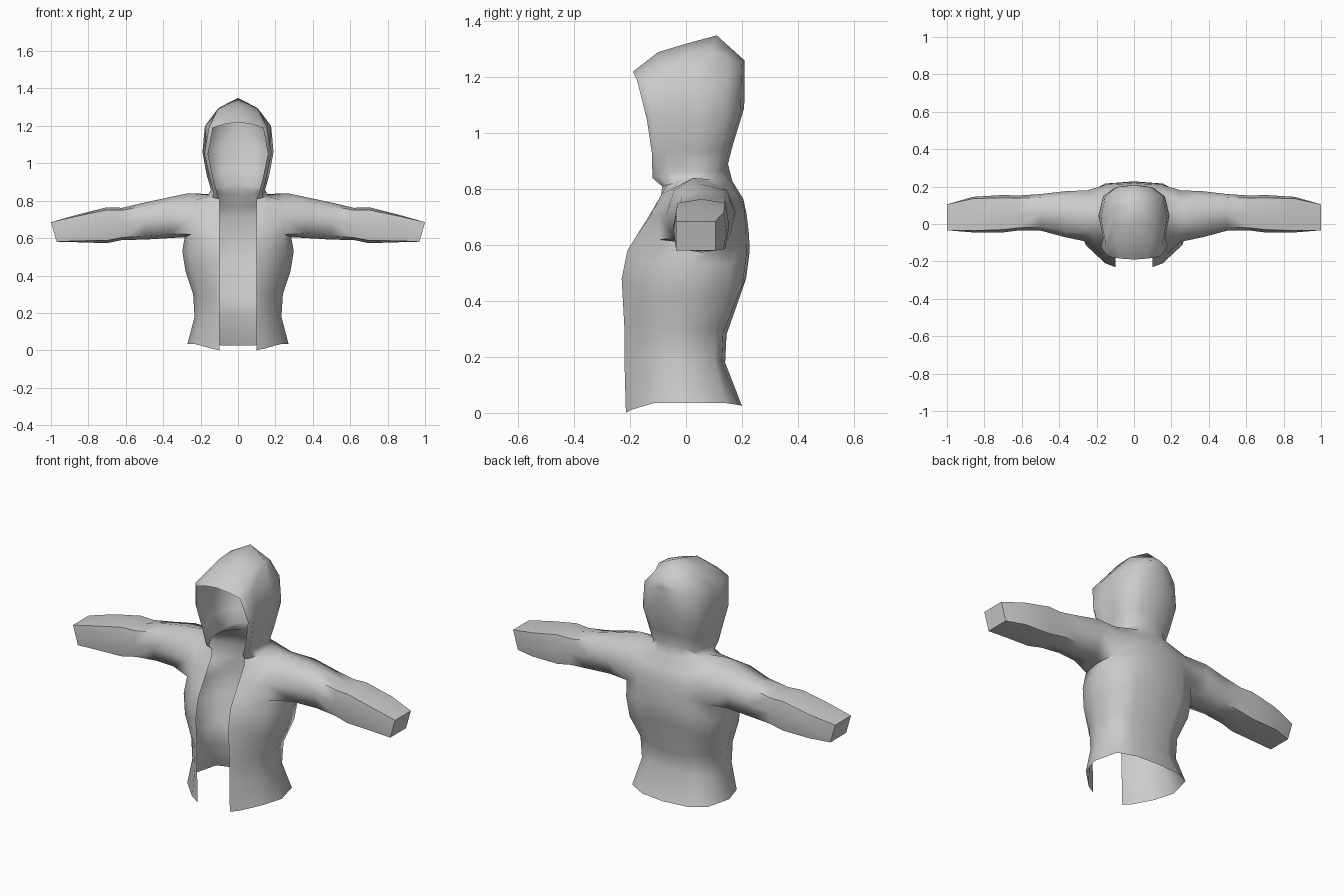
import bpy, bmesh, math

grey = bpy.data.materials.new("grey_cloth")
grey.diffuse_color = (0.6, 0.6, 0.6, 1)


def half_ring(z_front, z_side, z_back, edge_x, front, width, back):
    """Seven points from the front opening around the side to the back centre."""
    mid = (front + back) / 2 + 0.01
    corner = max(edge_x + 0.02, width * 0.55)
    return [(edge_x, front, z_front),
            (corner, front + 0.02, (z_front * 2 + z_side) / 3),
            (width * 0.87, front * 0.53, z_side),
            (width, mid, z_side),
            (width * 0.87, back * 0.66 + 0.01, z_side),
            (width * 0.52, back - 0.012, (z_back * 2 + z_side) / 3),
            (0, back, z_back)]


# torso: z front, z side, z back, opening x, front y, half width, back y
rows = [half_ring(*r) for r in [
    (0.0, 0.035, 0.025, 0.1, -0.215, 0.27, 0.2),
    (0.18, 0.18, 0.18, 0.1, -0.22, 0.232, 0.14),
    (0.3, 0.3, 0.28, 0.1, -0.22, 0.24, 0.145),
    (0.48, 0.42, 0.48, 0.1, -0.23, 0.28, 0.215),
    (0.58, 0.53, 0.58, 0.1, -0.21, 0.298, 0.228)]]

# chest, shoulders and neck, around the armhole
rows += [
    [(.1, -.185, .62), (.17, -.165, .62), (.25, -.095, .62), (.285, .04, .605),
     (.26, .155, .62), (.15, .215, .64), (0, .225, .64)],
    [(.1, -.135, .70), (.17, -.13, .70), (.25, -.095, .71), None,
     (.25, .18, .71), (.15, .21, .71), (0, .217, .71)],
    [(.1, -.09, .77), (.16, -.085, .785), (.24, -.05, .80), (.265, .025, .84),
     (.24, .13, .805), (.13, .19, .77), (0, .205, .765)],
    [(.1, -.085, .81), (.13, -.07, .815), (.15, -.03, .825), (.16, .03, .83),
     (.145, .09, .835), (.08, .15, .835), (0, .165, .83)]]

# hood sides
rows += [half_ring(*r) for r in [
    (0.84, 0.86, 0.89, 0.112, -0.12, 0.145, 0.15),
    (0.93, 0.94, 0.96, 0.135, -0.122, 0.168, 0.168),
    (1.05, 1.06, 1.09, 0.16, -0.14, 0.19, 0.208),
    (1.19, 1.2, 1.2, 0.135, -0.175, 0.177, 0.21)]]

# hood crown, closing on the centre line
rows += [
    [(.07, -.185, 1.21), (.10, -.1, 1.26), (.11, 0, 1.285), (.105, .09, 1.295),
     (.09, .15, 1.275), (.06, .2, 1.245), (0, .21, 1.23)],
    [(0, -.19, 1.22), (0, -.1, 1.29), (0, 0, 1.32), (0, .11, 1.35),
     (0, .16, 1.305), (0, .21, 1.26), (0, .21, 1.23)]]

bm = bmesh.new()
grid = [[bm.verts.new(p) if p else None for p in row] for row in rows]
for lower, upper in zip(grid, grid[1:]):
    for c in range(6):
        quad = (lower[c], lower[c + 1], upper[c + 1], upper[c])
        if None not in quad:
            bm.faces.new(quad)

# sleeve: x, bottom z, top z, front y, back y, corner fullness
ring = [grid[5][2], grid[5][3], grid[5][4], grid[6][4],
        grid[7][4], grid[7][3], grid[7][2], grid[6][2]]
around = [(-1, -1), (0, -1), (1, -1), (1, 0), (1, 1), (0, 1), (-1, 1), (-1, 0)]
for x, z0, z1, y0, y1, full in [
        (0.37, 0.60, 0.818, -0.07, 0.175, 0.78),
        (0.50, 0.592, 0.79, -0.035, 0.16, 0.8),
        (0.62, 0.59, 0.762, -0.035, 0.152, 0.85),
        (0.70, 0.573, 0.765, -0.045, 0.155, 0.85),
        (0.86, 0.578, 0.725, -0.045, 0.145, 0.9),
        (0.985, 0.58, 0.685, -0.035, 0.105, 1.0)]:
    new = []
    for a, b in around:
        f = full if a and b else 1
        slant = 0.015 * b if x > 0.9 else 0
        new.append(bm.verts.new((x + slant, (y0 + y1) / 2 + a * f * (y1 - y0) / 2,
                                 (z0 + z1) / 2 + b * f * (z1 - z0) / 2)))
    for i in range(8):
        j = (i + 1) % 8
        bm.faces.new((ring[i], ring[j], new[j], new[i]))
    ring = new
cuff = bm.faces.new(ring)

# clean up, with faces pointing outward
bmesh.ops.recalc_face_normals(bm, faces=bm.faces)
bm.normal_update()
if cuff.normal.x < 0:
    bmesh.ops.reverse_faces(bm, faces=bm.faces)
bmesh.ops.remove_doubles(bm, verts=bm.verts, dist=0.0005)

mesh = bpy.data.meshes.new("hooded_jacket")
bm.to_mesh(mesh)
bm.free()
mesh.materials.append(grey)
jacket = bpy.data.objects.new("hooded_jacket", mesh)
bpy.context.collection.objects.link(jacket)

# smooth cloth with crisp cuff ends
bpy.context.view_layer.objects.active = jacket
jacket.select_set(True)
bpy.ops.object.shade_smooth_by_angle(angle=math.radians(65))

# left half
mirror = jacket.modifiers.new("left_half", 'MIRROR')
mirror.use_clip = True
mirror.merge_threshold = 0.001
